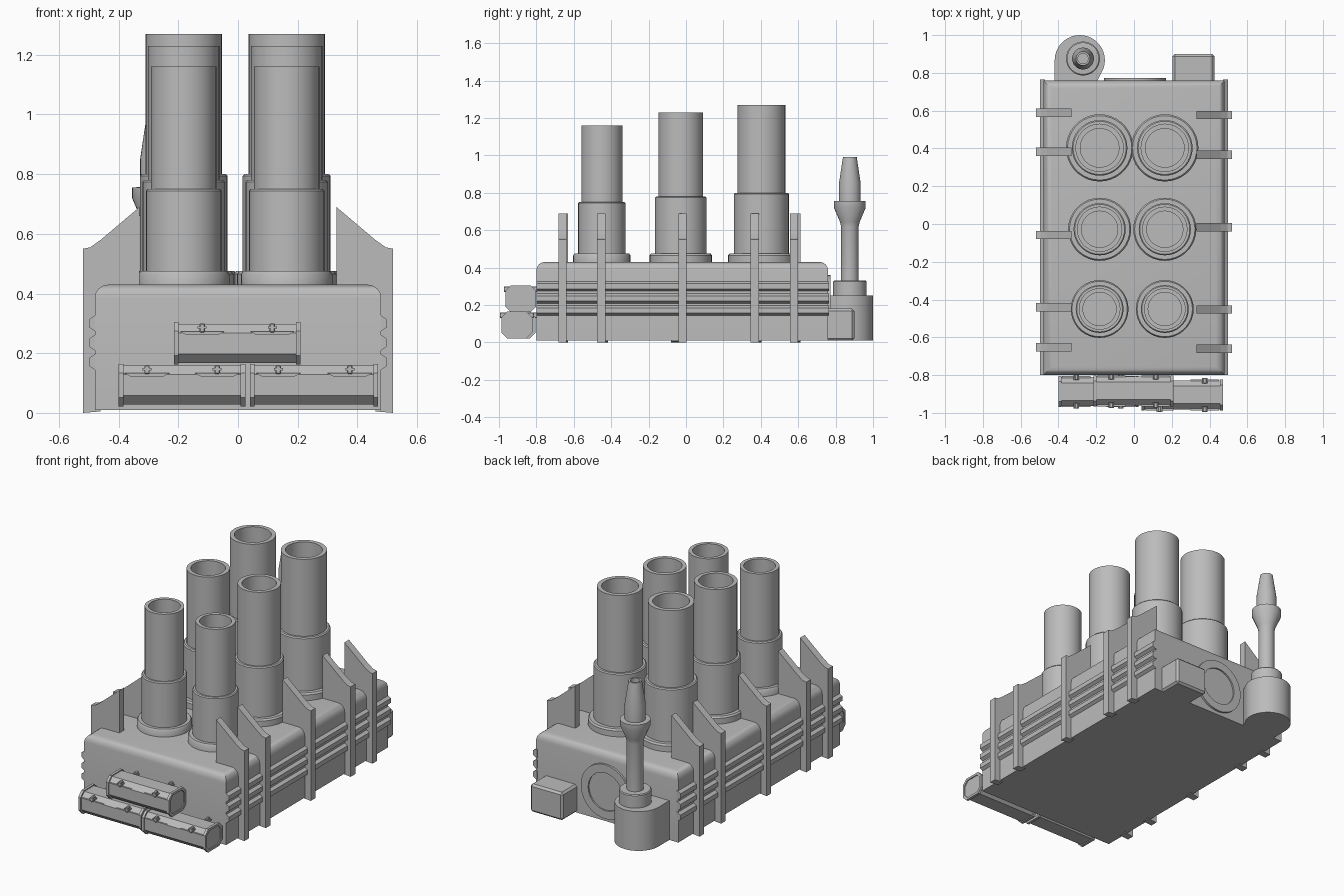
import bpy, bmesh, math
from mathutils import Vector

cube = bpy.data.objects.get("Cube")
if cube:
    bpy.data.objects.remove(cube, do_unlink=True)

grey = bpy.data.materials.new("plain grey")
grey.use_nodes = True
COLOUR = (0.5, 0.5, 0.5, 1)
grey.diffuse_color = COLOUR
grey.node_tree.nodes["Principled BSDF"].inputs["Base Color"].default_value = COLOUR


def finish(bm, name, smooth=False):
    bmesh.ops.recalc_face_normals(bm, faces=bm.faces)
    mesh = bpy.data.meshes.new(name)
    bm.to_mesh(mesh)
    bm.free()
    mesh.materials.append(grey)
    ob = bpy.data.objects.new(name, mesh)
    bpy.context.collection.objects.link(ob)
    if smooth:
        bpy.ops.object.select_all(action="DESELECT")
        ob.select_set(True)
        bpy.context.view_layer.objects.active = ob
        bpy.ops.object.shade_smooth_by_angle(angle=math.radians(35))
    return ob


def box(name, lo, hi, bevel=0.0, segments=1, pick=lambda e: True):
    """Box between two corners, with the picked edges bevelled."""
    bm = bmesh.new()
    bmesh.ops.create_cube(bm, size=1)
    lo, hi = Vector(lo), Vector(hi)
    for v in bm.verts:
        v.co = (lo + hi) / 2 + v.co * (hi - lo)
    if bevel:
        bmesh.ops.bevel(bm, geom=[e for e in bm.edges if pick(e)], offset=bevel,
                        segments=segments, profile=0.5, affect="EDGES")
    return finish(bm, name, segments > 1)


def prism(name, points, start, end, place, smooth=False):
    """Extrude a 2D outline; place(a, b, depth) gives each 3D point."""
    bm = bmesh.new()
    rings = [[bm.verts.new(place(a, b, d)) for a, b in points] for d in (start, end)]
    n = len(points)
    for ring in rings:
        bm.faces.new(ring)
    for i in range(n):
        j = (i + 1) % n
        bm.faces.new((rings[0][i], rings[0][j], rings[1][j], rings[1][i]))
    return finish(bm, name, smooth)


def lathe(name, profile, place, sides=36):
    """Turn a (radius, height) profile; place(x, y, height) gives each 3D point."""
    bm = bmesh.new()
    rings = []
    for r, h in profile:
        turns = [math.tau * i / sides for i in range(sides)]
        rings.append([bm.verts.new(place(r * math.cos(t), r * math.sin(t), h)) for t in turns])
    for low, high in zip(rings, rings[1:]):
        for i in range(sides):
            j = (i + 1) % sides
            bm.faces.new((low[i], low[j], high[j], high[i]))
    bm.faces.new(rings[0])
    bm.faces.new(rings[-1])
    return finish(bm, name, True)


def along_x(a, b, d): return (d, a, b)
def along_y(a, b, d): return (a, d, b)
def along_z(a, b, d): return (a, b, d)


# Main housing with rounded top edges
box("housing", (-0.48, -0.8, 0.01), (0.48, 0.76, 0.43), 0.045, 4,
    lambda e: all(v.co.z > 0.4 for v in e.verts))

# Side ribs and support fins
FIN = [(0.46, 0.005), (0.52, 0), (0.52, 0.55), (0.495, 0.555), (0.46, 0.58),
       (0.33, 0.69), (0.33, 0.41), (0.46, 0.41)]
FIN_Y = {"left": (-0.66, -0.453, -0.018, 0.367, 0.577),
         "right": (-0.652, -0.44, -0.058, 0.382, 0.589)}
for side, s in (("left", 1), ("right", -1)):
    for k, z in enumerate((0.17, 0.235, 0.3)):
        rib = [(s * 0.47, z - 0.026), (s * 0.48, z - 0.026), (s * 0.498, z - 0.014),
               (s * 0.498, z + 0.014), (s * 0.48, z + 0.026), (s * 0.47, z + 0.026)]
        prism(f"{side}_rib_{k + 1}", rib, -0.799, 0.765, along_y)
    for k, y in enumerate(FIN_Y[side]):
        prism(f"{side}_fin_{k + 1}", [(s * x, z) for x, z in FIN], y - 0.022, y + 0.022, along_y)

# Six hollow pipes with sleeves and flanges, growing towards the back
ROWS = {"front": (-0.45, 0.11, 0.75, 1.16), "middle": (-0.028, 0.12, 0.78, 1.23),
        "back": (0.403, 0.128, 0.8, 1.27)}
for row, (y, r, sleeve_z, top) in ROWS.items():
    for side, x in (("left", 0.163), ("right", -0.182)):
        profile = [(r * 1.39, 0.42), (r * 1.39, 0.465), (r * 1.33, 0.475), (r * 1.15, 0.475),
                   (r * 1.15, sleeve_z - 0.006), (r * 1.1, sleeve_z), (r, sleeve_z),
                   (r, top), (r * 0.8, top), (r * 0.8, top - 0.4)]
        lathe(f"{row}_{side}_pipe", profile, lambda a, b, h: (x + a, y + b, h))

# Rear exhaust: rounded footing, collar and thin stack
cx, cy, cr = -0.287, 0.867, 0.133
footing = [(cx + 0.085, 0.74), (cx + cr * math.cos(-0.6), cy + cr * math.sin(-0.6))]
footing += [(cx + cr * math.cos(t), cy + cr * math.sin(t))
            for t in [math.pi * i / 18 for i in range(-2, 19)]]
footing += [(cx - cr, 0.74)]
prism("exhaust_footing", footing, 0.01, 0.25, along_z, True)
STACK = [(0.09, 0.24), (0.09, 0.325), (0.085, 0.33), (0.047, 0.33), (0.047, 0.62), (0.053, 0.645),
         (0.085, 0.72), (0.085, 0.755), (0.058, 0.757), (0.058, 0.85), (0.037, 0.99),
         (0.027, 0.99), (0.027, 0.9)]
lathe("exhaust_stack", STACK, lambda a, b, h: (a - 0.27, b + 0.876, h), 28)

# Rear box and round hatch ring
box("rear_box", (0.205, 0.74, 0.01), (0.425, 0.9, 0.18), 0.012)
RING = [(0.165, 0.75), (0.165, 0.773), (0.115, 0.773), (0.115, 0.764)]
lathe("rear_hatch_ring", RING, lambda a, b, h: (0.005 + a, h, 0.195 + b), 40)


def octagon(y0, y1, z0, z1, c):
    return [(y0 + c, z0), (y1 - c, z0), (y1, z0 + c), (y1, z1 - c),
            (y1 - c, z1), (y0 + c, z1), (y0, z1 - c), (y0, z0 + c)]


def crate(name, x0, x1, y0, z0):
    """Chamfered storage crate with end frames, lid tabs and clasps."""
    y1, z1 = y0 + 0.165, z0 + 0.142
    prism(name, octagon(y0 + 0.006, y1 - 0.006, z0 + 0.006, z1 - 0.006, 0.03),
          x0 + 0.006, x1 - 0.006, along_x)
    # Hollow frames around both ends
    for side, a in (("right", x0), ("left", x1 - 0.016)):
        bm = bmesh.new()
        loops = [octagon(y0, y1, z0, z1, 0.03),
                 octagon(y0 + 0.014, y1 - 0.014, z0 + 0.014, z1 - 0.014, 0.026)]
        rings = [[bm.verts.new((x, y, z)) for y, z in loops[k]]
                 for k, x in ((0, a), (0, a + 0.016), (1, a + 0.016), (1, a))]
        for p, q in zip(rings, rings[1:] + rings[:1]):
            for i in range(8):
                j = (i + 1) % 8
                bm.faces.new((p[i], p[j], q[j], q[i]))
        finish(bm, f"{name}_{side}_frame")
    # Lid tabs with clasps, front and back
    for k, mid in enumerate((x0 + 0.095, x1 - 0.095)):
        tab = [(mid - 0.075, z1 - 0.031), (mid - 0.055, z1 - 0.042), (mid + 0.055, z1 - 0.042),
               (mid + 0.075, z1 - 0.031)]
        for face, y, out in (("front", y0, -1), ("back", y1, 1)):
            prism(f"{name}_{face}_tab_{k + 1}", tab, y, y - out * 0.01, along_y)
            ya, yb = sorted((y + out * 0.008, y - out * 0.022))
            box(f"{name}_{face}_clasp_{k + 1}", (mid - 0.009, ya, z1 - 0.034),
                (mid + 0.009, yb, z1 - 0.004), 0.003)
            box(f"{name}_{face}_clasp_bar_{k + 1}", (mid - 0.015, ya, z1 - 0.022),
                (mid + 0.015, yb, z1 - 0.014))


# Crates stacked against the front
crate("lower_right_crate", -0.4, 0.025, -0.97, 0.022)
crate("lower_left_crate", 0.04, 0.47, -0.987, 0.022)
crate("upper_crate", -0.215, 0.21, -0.966, 0.162)
